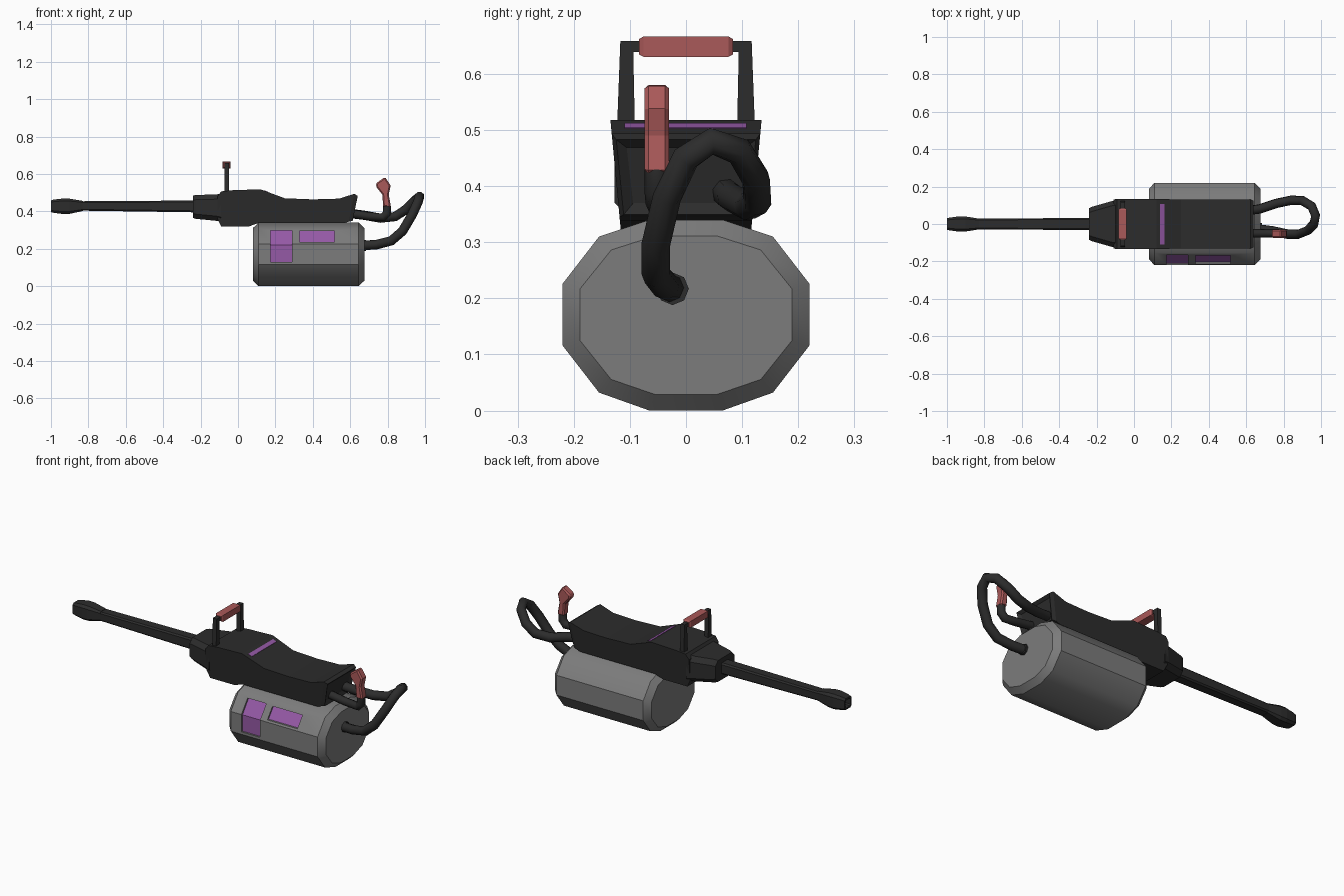
import bpy, bmesh
from math import radians

if "Cube" in bpy.data.objects:
    bpy.data.objects.remove(bpy.data.objects["Cube"])


def material(name, rgb):
    m = bpy.data.materials.new(name)
    m.diffuse_color = (*rgb, 1)
    m.use_nodes = True
    m.node_tree.nodes["Principled BSDF"].inputs["Base Color"].default_value = m.diffuse_color
    return m


DARK = material("dark_metal", (0.025, 0.025, 0.025))
GREY = material("grey_metal", (0.2, 0.2, 0.2))
RED = material("red_rubber", (0.4, 0.1, 0.1))
PURPLE = material("purple_glass", (0.3, 0.1, 0.38))


def finish(name, bm, mat=None):
    bmesh.ops.recalc_face_normals(bm, faces=bm.faces)
    me = bpy.data.meshes.new(name)
    bm.to_mesh(me)
    bm.free()
    ob = bpy.data.objects.new(name, me)
    bpy.context.collection.objects.link(ob)
    if mat:
        me.materials.append(mat)
    return ob


def select(ob):
    bpy.ops.object.select_all(action="DESELECT")
    ob.select_set(True)
    bpy.context.view_layer.objects.active = ob


def smooth(ob, angle):
    select(ob)
    bpy.ops.object.shade_smooth_by_angle(angle=radians(angle))


def loft_bm(rings):
    """Skin a list of equal-length point rings and cap both ends."""
    bm = bmesh.new()
    vs = [[bm.verts.new(p) for p in r] for r in rings]
    n = len(vs[0])
    for a, b in zip(vs, vs[1:]):
        for i in range(n):
            j = (i + 1) % n
            bm.faces.new((a[i], a[j], b[j], b[i]))
    bm.faces.new(vs[0])
    bm.faces.new(vs[-1])
    return bm


def loft(name, rings, mat=None):
    return finish(name, loft_bm(rings), mat)


def octagon(x, hy, z0, z1, c):
    """Chamfered rectangle across the x axis."""
    return [(x, -hy + c, z0), (x, hy - c, z0), (x, hy, z0 + c), (x, hy, z1 - c),
            (x, hy - c, z1), (x, -hy + c, z1), (x, -hy, z1 - c), (x, -hy, z0 + c)]


def prism_xz(name, pts, y0, y1, mat=None):
    return loft(name, [[(x, y, z) for x, z in pts] for y in (y0, y1)], mat)


def prism_yz(name, pts, x0, x1, mat=None):
    return loft(name, [[(x, y, z) for y, z in pts] for x in (x0, x1)], mat)


def bevel(ob, width):
    m = ob.modifiers.new("bevel", "BEVEL")
    m.width, m.segments = width, 1
    m.limit_method = "ANGLE"
    m.angle_limit = 1.0


def tube(name, pts, radius, mat):
    cu = bpy.data.curves.new(name, "CURVE")
    cu.dimensions = "3D"
    cu.bevel_depth, cu.bevel_resolution, cu.use_fill_caps = radius, 2, True
    sp = cu.splines.new("POLY")
    sp.points.add(len(pts) - 1)
    for p, c in zip(sp.points, pts):
        p.co = (*c, 1)
    cu.materials.append(mat)
    ob = bpy.data.objects.new(name, cu)
    bpy.context.collection.objects.link(ob)
    select(ob)
    bpy.ops.object.convert(target="MESH")
    smooth(bpy.context.object, 50)


# Twelve-sided tank with chamfered ends
half = [(0.065, 0.0), (0.155, 0.032), (0.22, 0.116), (0.22, 0.226), (0.155, 0.31), (0.065, 0.34)]
outline = half + [(-y, z) for y, z in reversed(half)]


def tank_ring(x, s):
    return [(x, y * s, 0.17 + (z - 0.17) * (s - 0.03 * (s < 1))) for y, z in outline]


tank = loft("tank", [tank_ring(0.08, 0.86), tank_ring(0.11, 1), tank_ring(0.645, 1), tank_ring(0.675, 0.86)], GREY)
smooth(tank, 34)

# Recessed windows on the front of the tank
windows = {
    "tall_window": (0.175, 0.29, [(-0.208, 0.13), (-0.208, 0.221), (-0.152, 0.297)]),
    "wide_window": (0.33, 0.515, [(-0.200, 0.235), (-0.155, 0.294)]),
}
for name, (x0, x1, line) in windows.items():
    cutter = prism_yz(name + "_cutter", line + [(-0.3, line[-1][1]), (-0.3, line[0][1])], x0, x1)
    cutter.hide_render = True
    cutter.hide_viewport = True
    cutter.display_type = "WIRE"
    m = tank.modifiers.new(name, "BOOLEAN")
    m.operation, m.solver, m.object = "DIFFERENCE", "EXACT", cutter
    shell = [(y - 0.002, z) for y, z in line] + [(y + 0.01, z) for y, z in reversed(line)]
    prism_yz(name, shell, x0, x1, PURPLE)

# Main body: side profile widening toward the top, with a stepped rear plug
profile = [(-0.11, 0.36), (-0.09, 0.32), (0.06, 0.32), (0.11, 0.338), (0.57, 0.338), (0.592, 0.345),
           (0.622, 0.494), (0.60, 0.487), (0.54, 0.468), (0.40, 0.464), (0.25, 0.47),
           (0.12, 0.518), (-0.03, 0.513), (-0.09, 0.507), (-0.11, 0.48)]


def width(z):
    return 0.118 + 0.094 * (z - 0.34)


bm = loft_bm([[(x, s * width(z), z) for x, z in profile] for s in (-1, 1)])
bmesh.ops.recalc_face_normals(bm, faces=bm.faces)
rear = max((f for f in bm.faces if f.normal.x > 0.9), key=lambda f: f.calc_center_median().x)
bmesh.ops.inset_region(bm, faces=[rear], thickness=0.011, depth=0.02)
bmesh.ops.inset_region(bm, faces=[rear], thickness=0.025, depth=-0.012)
finish("body", bm, DARK)

# Light strip across the top slope
prism_xz("top_strip", [(0.14, 0.5125), (0.162, 0.5045), (0.160, 0.495), (0.138, 0.503)], -0.11, 0.108, PURPLE)

# Collar, barrel and nozzle
loft("collar", [octagon(-0.24, 0.085, 0.365, 0.484, 0.025), octagon(-0.225, 0.092, 0.36, 0.488, 0.025),
                octagon(-0.12, 0.122, 0.35, 0.49, 0.025), octagon(-0.09, 0.127, 0.345, 0.495, 0.025)], DARK)
loft("barrel", [octagon(-0.84, 0.029, 0.404, 0.454, 0.007), octagon(-0.23, 0.032, 0.395, 0.458, 0.008)], DARK)
loft("nozzle", [octagon(-0.94, 0.018, 0.409, 0.445, 0.006), octagon(-1.0, 0.022, 0.405, 0.449, 0.007),
                octagon(-1.0, 0.031, 0.396, 0.459, 0.010), octagon(-0.985, 0.034, 0.392, 0.463, 0.011),
                octagon(-0.935, 0.041, 0.386, 0.469, 0.013), octagon(-0.90, 0.04, 0.387, 0.468, 0.013),
                octagon(-0.83, 0.029, 0.402, 0.456, 0.008)], DARK)

# Carry handle: mirrored posts and a red grip
for side, s in (("front", -1), ("back", 1)):
    prism_yz(side + "_handle_post",
             [(s * 0.091, 0.50), (s * 0.123, 0.50), (s * 0.117, 0.659), (s * 0.08, 0.659),
              (s * 0.08, 0.639), (s * 0.094, 0.639)], -0.073, -0.049, DARK)


def grip_ring(y, r):
    return [(sx * 0.022 * r - 0.061, y, 0.6485 + sz * 0.018 * r)
            for sx, sz in ((-1, -1), (1, -1), (1, 1), (-1, 1))]


loft("carry_grip", [grip_ring(-0.084, 0.75), grip_ring(-0.076, 1), grip_ring(0.076, 1), grip_ring(0.084, 0.75)], RED)

# Feed hose from tank to body, with its socket
tube("feed_hose", [(0.65, -0.025, 0.217), (0.74, -0.037, 0.222), (0.82, -0.054, 0.243), (0.88, -0.054, 0.295),
                   (0.93, -0.034, 0.38), (0.962, 0.0, 0.45), (0.971, 0.045, 0.48), (0.95, 0.095, 0.462),
                   (0.90, 0.125, 0.412), (0.84, 0.127, 0.372), (0.76, 0.11, 0.364), (0.67, 0.08, 0.38),
                   (0.59, 0.07, 0.39)], 0.0255, DARK)
tube("hose_socket", [(0.66, -0.024, 0.217), (0.685, -0.024, 0.217)], 0.029, DARK)

# Rear grip on its stem
tube("grip_stem", [(0.59, -0.05, 0.39), (0.70, -0.05, 0.374), (0.775, -0.05, 0.368), (0.796, -0.052, 0.39),
                   (0.797, -0.052, 0.43)], 0.022, DARK)
grip = prism_xz("rear_grip", [(0.776, 0.424), (0.818, 0.422), (0.806, 0.49), (0.816, 0.538), (0.786, 0.584),
                              (0.737, 0.549), (0.741, 0.528), (0.772, 0.49)], -0.074, -0.03, RED)
bevel(grip, 0.007)
